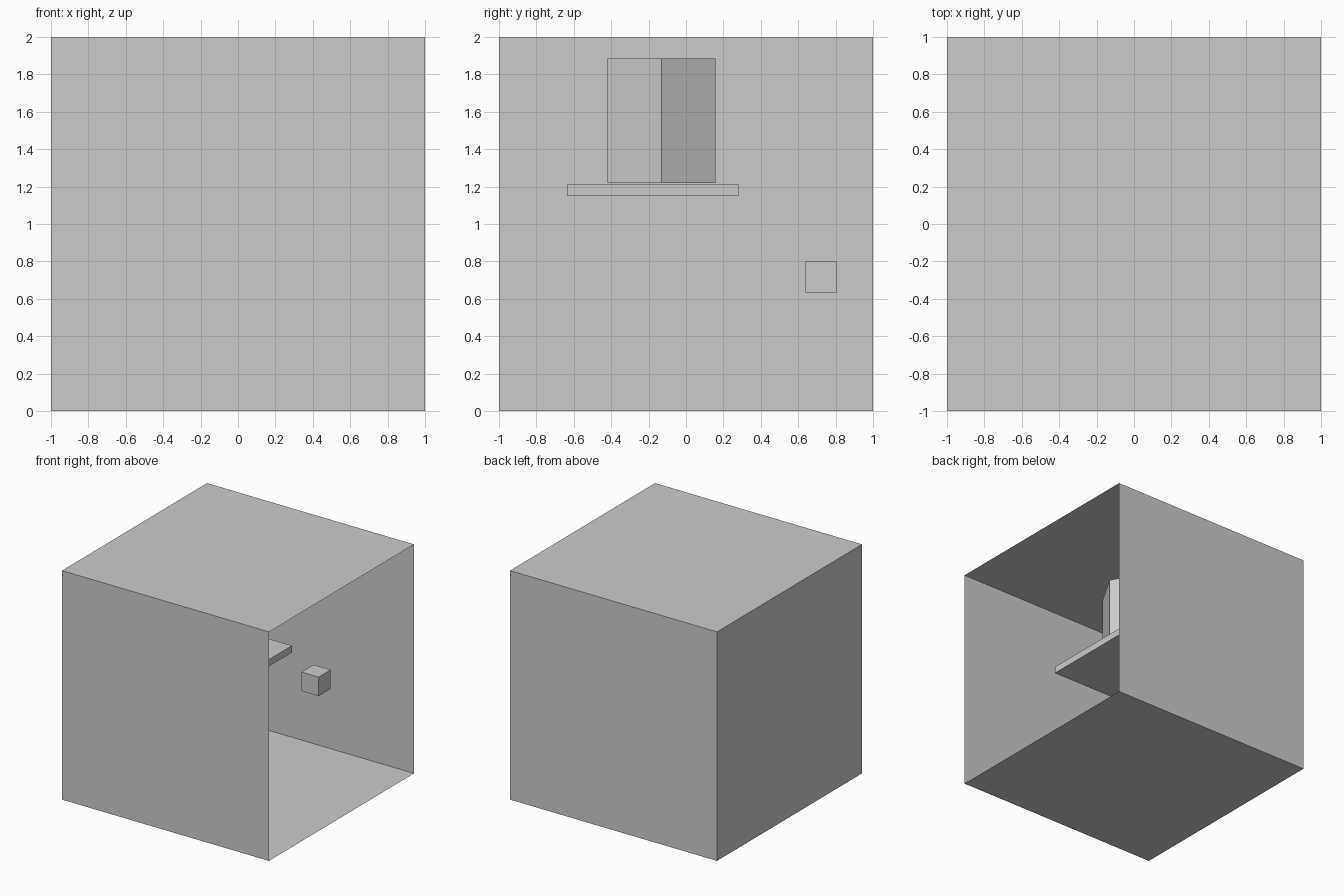
import bpy, bmesh, math
from mathutils import Matrix

if "Cube" in bpy.data.objects:
    bpy.data.objects.remove(bpy.data.objects["Cube"])


def make_object(name, bm):
    mesh = bpy.data.meshes.new(name)
    bm.to_mesh(mesh)
    bm.free()
    obj = bpy.data.objects.new(name, mesh)
    bpy.context.collection.objects.link(obj)
    return obj


def box(name, lo, hi, open_right=False):
    bm = bmesh.new()
    size = [b - a for a, b in zip(lo, hi)]
    mid = [(a + b) / 2 for a, b in zip(lo, hi)]
    bmesh.ops.create_cube(
        bm, size=1, matrix=Matrix.Translation(mid) @ Matrix.Diagonal((*size, 1)))
    if open_right:
        bm.normal_update()
        right = [f for f in bm.faces if f.normal.x > 0.9]
        bmesh.ops.delete(bm, geom=right, context='FACES_ONLY')
    return make_object(name, bm)


def prism(name, centre, radius, height, sides, turn):
    bm = bmesh.new()
    bmesh.ops.create_cone(
        bm, cap_ends=True, segments=sides, radius1=radius, radius2=radius, depth=height,
        matrix=Matrix.Translation(centre) @ Matrix.Rotation(turn, 4, 'Z'))
    return make_object(name, bm)


# Thin-walled room, open on the right side
box("room_shell", (-1, -1, 0), (1, 1, 2), open_right=True)

# Floating slab with a six-sided column just above it
box("slab", (-0.59, -0.635, 1.15), (0.325, 0.28, 1.21))
# A vertex points along y, so one flat side faces the opening
prism("hexagonal_column", (-0.18, -0.132, 1.552), 0.333, 0.665, 6, math.radians(90))

# Small block near the back wall
box("small_block", (0.167, 0.638, 0.635), (0.333, 0.804, 0.801))
